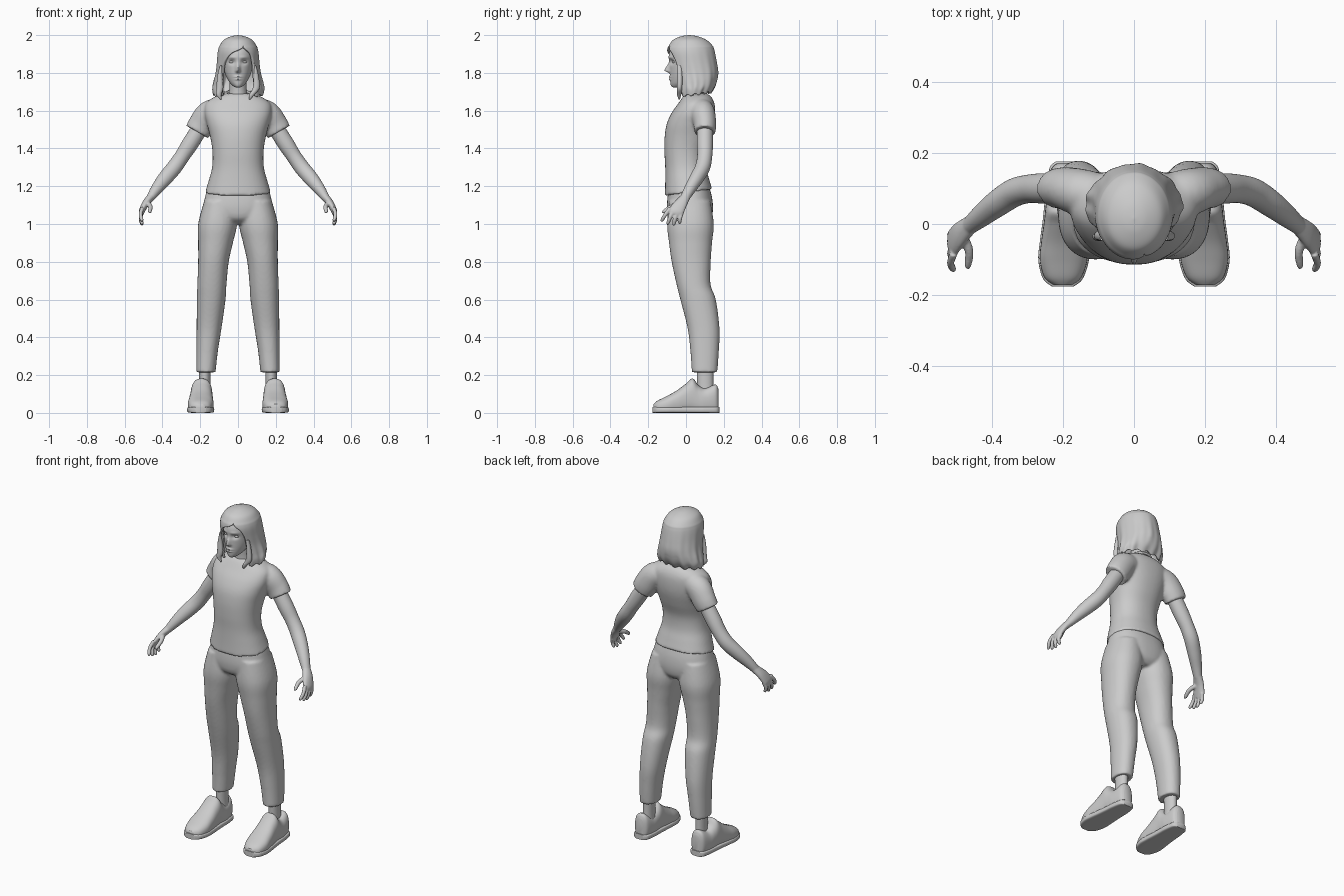
import bpy, bmesh, math
from mathutils import Vector

if "Cube" in bpy.data.objects:
    bpy.data.objects.remove(bpy.data.objects["Cube"])

clay = bpy.data.materials.new("plain_grey")
clay.diffuse_color = (0.6, 0.6, 0.6, 1)
clay.use_nodes = True
clay.node_tree.nodes["Principled BSDF"].inputs["Base Color"].default_value = clay.diffuse_color
X, Y, Z = Vector((1, 0, 0)), Vector((0, 1, 0)), Vector((0, 0, 1))


def smooth_keys(keys, steps):
    """Catmull-Rom interpolation of equal-length tuples."""
    out, n = [], len(keys)
    for i in range(n - 1):
        a, b, c, d = (keys[max(i - 1, 0)], keys[i], keys[i + 1], keys[min(i + 2, n - 1)])
        for s in range(steps):
            t = s / steps
            out.append([0.5 * (2 * q + (r - p) * t + (2 * p - 5 * q + 4 * r - w) * t * t
                               + (3 * q - p - 3 * r + w) * t ** 3)
                        for p, q, r, w in zip(a, b, c, d)])
    out.append(list(keys[-1]))
    return out


def loft(bm, keys, axes=None, p=2.0, seg=32, steps=6, warp=None):
    """Closed tube through keys (x, y, z, ru, rv); rings in fixed axes or across the path."""
    path = smooth_keys(keys, steps)
    rings = []
    for i, (x, y, z, ru, rv) in enumerate(path):
        if axes:
            u, v = axes
        else:
            t = Vector(path[min(i + 1, len(path) - 1)][:3]) - Vector(path[max(i - 1, 0)][:3])
            u = Y.cross(t).normalized()
            v = t.cross(u).normalized()
        ring = []
        for j in range(seg):
            a = math.tau * j / seg
            c, s = math.cos(a), math.sin(a)
            co = Vector((x, y, z)) \
                + u * (ru * math.copysign(abs(c) ** (2 / p), c)) \
                + v * (rv * math.copysign(abs(s) ** (2 / p), s))
            ring.append(bm.verts.new(warp(co) if warp else co))
        rings.append(ring)
    for r0, r1 in zip(rings, rings[1:]):
        for j in range(seg):
            k = (j + 1) % seg
            bm.faces.new((r0[j], r0[k], r1[k], r1[j]))
    bm.faces.new(rings[0])
    bm.faces.new(rings[-1])


def upright(rows, cx=0.0):
    """Rows (z, half width, front y, back y[, centre x]) to loft keys."""
    return [((r[4] if len(r) > 4 else cx), (r[2] + r[3]) / 2, r[0], r[1], (r[3] - r[2]) / 2)
            for r in rows]


def finish(bm, name, voxel=0, relax=4, mirror=False, recalc=True):
    if recalc:
        bmesh.ops.recalc_face_normals(bm, faces=bm.faces)
    me = bpy.data.meshes.new(name)
    bm.to_mesh(me)
    bm.free()
    ob = bpy.data.objects.new(name, me)
    bpy.context.collection.objects.link(ob)
    me.materials.append(clay)
    bpy.ops.object.select_all(action='DESELECT')
    bpy.context.view_layer.objects.active = ob
    ob.select_set(True)
    bpy.ops.object.shade_smooth_by_angle(angle=math.radians(45))
    if voxel:
        m = ob.modifiers.new("blend", 'REMESH')
        m.mode, m.voxel_size, m.use_smooth_shade = 'VOXEL', voxel, True
        s = ob.modifiers.new("relax", 'SMOOTH')
        s.factor, s.iterations = 0.5, relax
    if mirror:
        ob.modifiers.new("mirror", 'MIRROR').use_mirror_merge = False
    return ob


# Shirt: torso with two short sleeves, hem rising to the back
def hem(co):
    co.z += 0.14 * co.y * max(0, min(1, (1.32 - co.z) / 0.15))
    return co


bm = bmesh.new()
loft(bm, upright([(1.165, .174, -.112, .138), (1.23, .155, -.11, .122), (1.30, .137, -.11, .106),
                  (1.38, .135, -.114, .107), (1.46, .147, -.113, .132), (1.53, .165, -.102, .15),
                  (1.59, .178, -.075, .155), (1.64, .17, -.04, .15), (1.675, .12, -.015, .132),
                  (1.69, .068, .0, .11)]), (X, Y), p=2.25, seg=48, warp=hem)
for s in (-1, 1):
    loft(bm, [(s * .07, .075, 1.605, .06, .06), (s * .145, .088, 1.585, .072, .066),
              (s * .19, .1, 1.53, .071, .06), (s * .216, .1, 1.487, .067, .056)])
finish(bm, "shirt", .008)

# Collar band
bpy.ops.mesh.primitive_torus_add(major_radius=.06, minor_radius=.007, major_segments=40,
                                 minor_segments=10, location=(0, .052, 1.69),
                                 rotation=(.25, 0, 0))
collar = bpy.context.object
collar.name, collar.scale = "collar", (1.08, .95, 1)
collar.data.materials.append(clay)
bpy.ops.object.shade_smooth()

# Trousers: hips blended into two tapering legs
bm = bmesh.new()
loft(bm, upright([(1.20, .16, -.088, .122), (1.14, .175, -.098, .138), (1.08, .185, -.1, .143),
                  (1.03, .15, -.088, .135), (1.0, .09, -.05, .11)]), (X, Y), p=2.3, seg=48)
for s in (-1, 1):
    loft(bm, upright([(1.12, .085, -.09, .13, s * .095), (1.0, .103, -.1, .147, s * .108),
                      (.9, .092, -.09, .138, s * .119), (.8, .081, -.076, .131, s * .13),
                      (.68, .077, -.05, .13, s * .138), (.6, .076, -.03, .158, s * .142),
                      (.45, .066, .008, .177, s * .153), (.33, .057, .023, .174, s * .163),
                      (.215, .051, .031, .166, s * .17)]), (X, Y), p=2.2)
finish(bm, "trousers", .008)

# Bare ankles
bm = bmesh.new()
loft(bm, upright([(.06, .032, .06, .15), (.14, .029, .06, .145), (.27, .032, .055, .145)], .176),
     (X, Y), seg=24)
finish(bm, "ankle", mirror=True)


# Shoes: rows of (y, half width, height, centre x), flattened underneath
def grounded(co):
    co.z = max(co.z, 0.004)
    return co


shoe = [(.172, .025, .125, .19), (.155, .043, .15, .19), (.10, .053, .13, .191),
        (.065, .055, .148, .192), (.035, .057, .182, .193), (0, .06, .155, .194),
        (-.05, .065, .118, .196), (-.1, .067, .09, .198), (-.15, .052, .065, .2),
        (-.172, .026, .047, .2)]
bm = bmesh.new()
loft(bm, [(x, y, h / 2 - .004, w, h / 2 + .004) for y, w, h, x in shoe], (X, Z), p=2.5,
     warp=grounded)
finish(bm, "shoe", mirror=True)
bm = bmesh.new()
loft(bm, [(x, y * 1.025, .016, w + .004, .016) for y, w, h, x in shoe], (X, Z), p=5)
finish(bm, "shoe_sole", mirror=True)

# Arms with palm, four fingers and thumb
bm = bmesh.new()
loft(bm, [(.18, .1, 1.54, .042, .042), (.25, .1, 1.43, .044, .043), (.295, .099, 1.36, .04, .04),
          (.337, .088, 1.30, .041, .04), (.385, .057, 1.243, .039, .037),
          (.43, .022, 1.187, .031, .031), (.463, -.005, 1.14, .022, .025)])
loft(bm, [(.455, .003, 1.15, .022, .024), (.488, -.026, 1.11, .019, .034),
          (.508, -.05, 1.07, .016, .04), (.513, -.058, 1.05, .012, .035)])
for i, drop in enumerate((0, .015, .02, .012)):
    y0, y1 = -.088 + .021 * i, -.13 + .031 * i
    loft(bm, [(.507, y0 + .005, 1.085 - .007 * i, .011, .011),
              (.516, (y0 + y1) / 2, 1.05 - drop / 2 - .004 * i, .0105, .0105),
              (.509, y1 + .004, 1.022 - drop, .0095, .0095),
              (.505, y1, 1.013 - drop, .005, .005)], seg=16)
loft(bm, [(.483, -.03, 1.11, .014, .014), (.464, -.075, 1.093, .0125, .0125),
          (.467, -.115, 1.067, .010, .010), (.469, -.124, 1.06, .005, .005)], seg=16)
finish(bm, "arm", .0045, 3, mirror=True)

# Neck
bm = bmesh.new()
loft(bm, upright([(1.63, .06, -.005, .11), (1.70, .047, .0, .1), (1.80, .046, -.01, .1)]), (X, Y))
finish(bm, "neck")


# Head, with nose, sockets and lips pushed out of the surface
def bump(a, b):
    return math.exp(-a * a - b * b)


def face(co):
    if co.y < 0:
        x, z = abs(co.x), co.z
        co.y -= .026 * bump(x / .011, (z - 1.815) / (.028 if z > 1.815 else .010))
        co.y -= .007 * bump(x / .013, (z - 1.807) / .008)
        co.y += .013 * bump((x - .032) / .017, (z - 1.858) / .013)
        co.y -= .004 * bump((x - .032) / .022, (z - 1.882) / .008)
        co.y -= .007 * bump(x / .019, (z - 1.779) / .005)
        co.y -= .007 * bump(x / .016, (z - 1.766) / .005)
    return co


bm = bmesh.new()
loft(bm, upright([(1.723, .012, -.068, -.035), (1.73, .026, -.078, .01), (1.75, .045, -.083, .05),
                  (1.79, .066, -.085, .095), (1.84, .079, -.087, .13), (1.90, .083, -.09, .14),
                  (1.95, .07, -.065, .12), (1.98, .04, -.02, .07)]),
     (X, Y), seg=144, steps=14, warp=face)
finish(bm, "head")

# Eyes
bm = bmesh.new()
bmesh.ops.create_uvsphere(bm, u_segments=20, v_segments=12, radius=.014)
bmesh.ops.scale(bm, vec=(1.1, .8, .6), verts=bm.verts)
bmesh.ops.translate(bm, vec=(.032, -.061, 1.858), verts=bm.verts)
finish(bm, "eye", mirror=True)

# Bob hair: open-fronted shell, rows of (z, half width, front y, back y, opening, parting shift)
rows = smooth_keys([(2.0, .0004, .015, .0158, 0, .3), (1.994, .035, -.025, .06, 0, .3),
                    (1.975, .075, -.068, .108, 0, .3), (1.945, .097, -.09, .14, 0, .3),
                    (1.928, .104, -.098, .148, .12, .28), (1.90, .109, -.1, .155, .52, .15),
                    (1.85, .113, -.09, .164, .78, .04), (1.80, .119, -.075, .17, .8, 0),
                    (1.75, .13, -.06, .166, .75, 0), (1.715, .137, -.05, .155, .7, 0),
                    (1.685, .133, -.04, .135, .72, 0)], 6)
bm = bmesh.new()
seg, grid = 96, []
for z, rx, f, b, gap, shift in rows:
    gap, low = max(gap, 0), max(0, min(1, (1.95 - z) / .2))
    line = []
    for j in range(seg + 1):
        t = gap + (math.tau - 2 * gap) * j / seg + shift
        k = 1 + low * (.014 * math.sin(9 * t) + .010 * math.sin(17 * t + 1))
        y = (f + b) / 2 - k * (b - f) / 2 * math.cos(t)
        tip = low ** 4 * (.12 * (y - .04) + .006 * math.sin(13 * t))
        line.append(bm.verts.new((k * rx * math.sin(t), y, z + tip)))
    grid.append(line)
for r0, r1 in zip(grid, grid[1:]):
    for j in range(seg):
        bm.faces.new((r0[j], r1[j], r1[j + 1], r0[j + 1]))
bmesh.ops.remove_doubles(bm, verts=bm.verts, dist=.0009)
hair = finish(bm, "hair", recalc=False)
thick = hair.modifiers.new("thickness", 'SOLIDIFY')
thick.thickness, thick.offset = .014, -1

# Loose front locks
bm = bmesh.new()
for s, tip in ((-1, .09), (1, .062)):
    loft(bm, [(s * .09, -.035, 1.84, .006, .012), (s * .096, -.033, 1.78, .014, .014),
              (s * .096, -.034, 1.72, .018, .014), (s * (tip + .012), -.036, 1.685, .014, .011),
              (s * tip, -.036, 1.66, .004, .004)], (X, Y), seg=16)
finish(bm, "front_lock")
